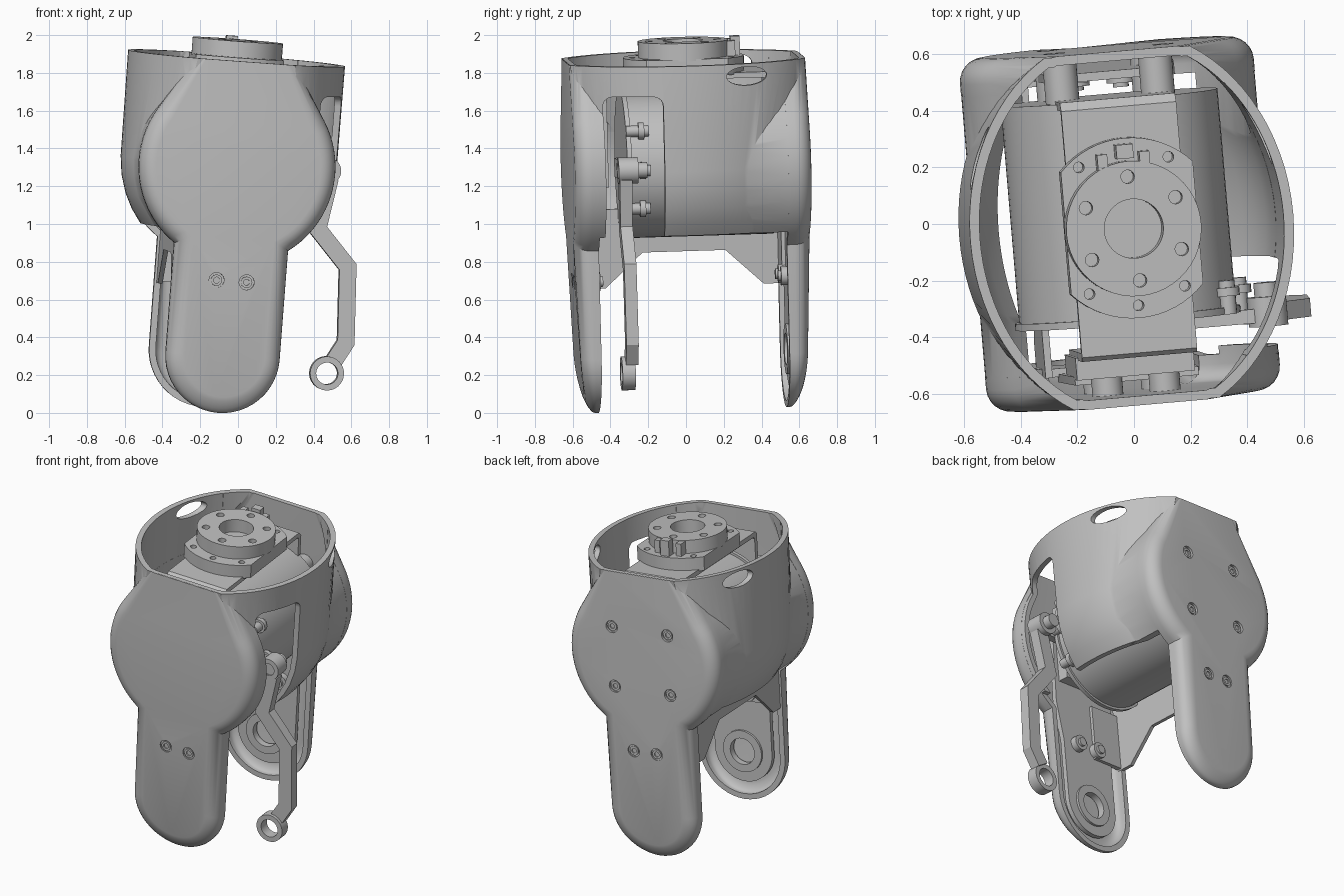
import bpy, bmesh
from math import sin, cos, pi, radians, acos, asin
from mathutils import Matrix, Vector

if "Cube" in bpy.data.objects:
    bpy.data.objects.remove(bpy.data.objects["Cube"])

grey = bpy.data.materials.new("plain grey")
grey.use_nodes = True
grey.diffuse_color = (0.53, 0.53, 0.53, 1)
grey.node_tree.nodes["Principled BSDF"].inputs["Base Color"].default_value = (0.53, 0.53, 0.53, 1)

# The whole joint leans and turns a little
POSE = (Matrix.Translation((-0.05, 0, 1.32)) @ Matrix.Rotation(radians(5), 4, 'Z')
        @ Matrix.Rotation(radians(4.2), 4, 'Y') @ Matrix.Rotation(radians(1.8), 4, 'X'))
parts = []


def place(axis, t, pts):
    order = {'X': lambda u, v: (t, u, v), 'Y': lambda u, v: (u, t, v), 'Z': lambda u, v: (u, v, t)}[axis]
    return [Vector(order(u, v)) for u, v in pts]


def loft(name, rings, closed=False):
    bm = bmesh.new()
    vs = [[bm.verts.new(p) for p in r] for r in rings]
    n = len(vs[0])
    for i in range(len(vs) - (0 if closed else 1)):
        a, b = vs[i], vs[(i + 1) % len(vs)]
        for j in range(n):
            k = (j + 1) % n
            bm.faces.new((a[j], a[k], b[k], b[j]))
    if not closed:
        bm.faces.new(vs[0])
        bm.faces.new(vs[-1])
    bmesh.ops.recalc_face_normals(bm, faces=bm.faces)
    me = bpy.data.meshes.new(name)
    bm.to_mesh(me)
    bm.free()
    ob = bpy.data.objects.new(name, me)
    bpy.context.collection.objects.link(ob)
    ob.matrix_world = POSE
    me.materials.append(grey)
    parts.append(ob)
    return ob


def circle(r, u=0, v=0, n=32):
    return [(u + r * cos(2 * pi * i / n), v + r * sin(2 * pi * i / n)) for i in range(n)]


def slab(name, axis, a, b, pts):
    return loft(name, [place(axis, a, pts), place(axis, b, pts)])


def rod(name, axis, a, b, r, u=0, v=0, n=32):
    return slab(name, axis, a, b, circle(r, u, v, n))


def tube(name, axis, a, b, ro, ri, u=0, v=0, n=32):
    o, i = circle(ro, u, v, n), circle(ri, u, v, n)
    return loft(name, [place(axis, a, o), place(axis, b, o), place(axis, b, i), place(axis, a, i)], True)


def box(name, x, y, z):
    return slab(name, 'Z', z[0], z[1], [(x[0], y[0]), (x[1], y[0]), (x[1], y[1]), (x[0], y[1])])


def combine(ob, others, op='DIFFERENCE'):
    for c in others:
        m = ob.modifiers.new("b", 'BOOLEAN')
        m.operation, m.object, m.solver = op, c, 'EXACT'
        bpy.context.view_layer.update()
        dg = bpy.context.evaluated_depsgraph_get()
        me = bpy.data.meshes.new_from_object(ob.evaluated_get(dg))
        ob.modifiers.clear()
        ob.data = me
        parts.remove(c)
        bpy.data.objects.remove(c)


def strip(path, w):
    # band of constant width along a path
    left, right = [], []
    p = [Vector(q) for q in path]
    for i, q in enumerate(p):
        d0 = (q - p[i - 1]).normalized() if i else (p[1] - q).normalized()
        d1 = (p[i + 1] - q).normalized() if i < len(p) - 1 else d0
        t = (d0 + d1).normalized()
        n = Vector((-t.y, t.x)) * (w / 2 / max(0.5, t.dot(d0)))
        left.append(tuple(q + n))
        right.append(tuple(q - n))
    return left + right[::-1]


def arc(r, a, b, n, v=0):
    return [(r * cos(a + (b - a) * i / n), v + r * sin(a + (b - a) * i / n)) for i in range(n + 1)]


def outline(d, top):
    # leg, round disc and sloping shoulders, moved inward by d
    w, R = 0.303 - d, 0.522 - d
    half = arc(R, -acos(w / R), radians(32), 18) + [(0.265 - 0.6 * d, top)]
    return arc(w, -pi, 0, 24, -1.005) + half + [(-x, z) for x, z in reversed(half)]


def cover(name, s, d, r, y_out, y_in, top):
    rings = []
    for i in range(8):
        t = pi / 2 * min(i, 6) / 6
        y = y_out - r + r * cos(t) if i < 7 else y_in
        ring = place('Y', y, outline(d + r - r * sin(t), top))
        for p in ring:
            # legs thin out towards the tip
            pull = 0.04 * max(0, -0.45 - p.z) + 0.04 * (max(0, -1.0 - p.z) / 0.32) ** 2
            p.y = s * (p.y - pull * max(0, p.y - 0.5) / 0.12)
        rings.append(ring)
    return loft(name, rings)


def oval(a, b, yc):
    # ellipse cut flat at front and back
    h = asin(yc / b)
    side = [(a * cos(-h + 2 * h * i / 28), b * sin(-h + 2 * h * i / 28)) for i in range(29)]
    return side + [(-x, -y) for x, y in side]


# Outer shell with two legs, hollowed out; its sides draw in at the bottom
levels = [(-0.35, 0.44), (-0.28, 0.49), (-0.2, 0.53), (-0.1, 0.56), (0, 0.572), (0.56, 0.575)]
shell = loft("shell", [place('Z', z, oval(a, 0.70, 0.625 if z > 0.1 else 0.55)) for z, a in levels])
low, tan = asin(0.35 / 0.52), radians(32)
for s in (1, -1):
    rim = arc(0.521, -low, tan, 20) + [(0.26, 0.555), (-0.26, 0.555)] + arc(0.521, pi - tan, pi + low, 20)
    combine(shell, [slab("disc", 'Y', s * 0.26, s * 0.515, rim),
                    cover("cover", s, 0, 0.085, 0.628, 0.5, 0.559)], 'UNION')
bore = [(-0.6, 0.44)] + levels + [(0.8, 0.575)]
cutters = [loft("bore", [place('Z', z, oval(a - 0.035, 0.665, 0.485)) for z, a in bore]),
           slab("mouth", 'Z', 0.2, 0.8, oval(0.539, 0.664, 0.59))]
for s in (1, -1):
    cutters.append(cover("hollow", s, 0.035, 0.06, 0.595, 0.2, 0.57))
    ell = [(0.29 + u * 2.2, 0.495 + v) for u, v in circle(0.05, n=28)]
    cutters.append(slab("side_hole", 'X', s * 0.3, s * 0.8, ell))
window = [(-0.47, -0.7), (-0.16, -0.7)]
for cx, a0 in ((-0.21, 0), (-0.42, pi / 2)):
    window += [(cx + 0.05 * cos(a0 + pi / 2 * i / 5), 0.35 + 0.05 * sin(a0 + pi / 2 * i / 5)) for i in range(6)]
cutters.append(slab("window", 'X', 0.25, 0.9, window))
screws = [(s, x, -0.605, 0.606) for s in (1, -1) for x in (-0.07, 0.09)]
screws += [(1, x, z, 0.613) for x in (-0.195, 0.195) for z in (-0.195, 0.195)]
for s, x, z, y in screws:
    cutters.append(rod("sink", 'Y', s * y, s * 0.7, 0.04, x, z, 24))
combine(shell, cutters)
for s, x, z, y in screws:
    tube("cover_screw", 'Y', s * (y - 0.005), s * (y + 0.008), 0.03, 0.016, x, z, 20)

# Inner leg plates with bearing rings
for s in (1, -1):
    plate = arc(0.2, -pi, 0, 20, -1.0) + [(0.2, -0.6), (0.24, -0.35), (0.22, 0.2), (-0.22, 0.2), (-0.24, -0.35), (-0.2, -0.6)]
    leg_plate = slab("leg_plate", 'Y', s * 0.52, s * 0.55, plate)
    combine(leg_plate, [rod("hole", 'Y', s * 0.4, s * 0.7, 0.085, 0, -1.0)])
    tube("bearing_ring", 'Y', s * 0.505, s * 0.55, 0.135, 0.085, 0, -1.0)
    for x in (-0.07, 0.09):
        tube("plate_nut", 'Y', s * 0.48, s * 0.54, 0.05, 0.022, x, -0.605, 20)
        rod("plate_screw", 'Y', s * 0.465, s * 0.54, 0.028, x, -0.605, 16)
    # folded tab joining plate and web
    box("plate_tab", (-0.285, -0.05), sorted((s * 0.5, s * 0.53)), (-0.66, -0.3))

# Side web of the bracket
half = [(0.22, -0.485), (0.42, -0.67), (0.53, -0.67), (0.53, -0.25)]
slab("bracket_web", 'X', -0.29, -0.265, half + [(-y, z) for y, z in reversed(half)])

# Drive motor with its end flange and side bolts
rod("motor", 'Y', -0.33, 0.45, 0.385, n=64)
rod("motor_flange", 'Y', -0.345, -0.32, 0.40, n=64)
for a in (-31, 0, 31):
    x, z = 0.40 * cos(radians(a)), 0.40 * sin(radians(a))
    rod("flange_bolt", 'Y', -0.345, -0.225, 0.03, x, z, 16)
    rod("bolt_head", 'Y', -0.28, -0.25, 0.045, x, z, 16)

# Strap over the motor, with standoffs
profile = [(-0.46, -0.1), (-0.46, 0.475), (-0.445, 0.49), (0.43, 0.49), (0.46, 0.46), (0.46, -0.1)]
inner = [(0.43, -0.1), (0.43, 0.45), (0.42, 0.46), (-0.42, 0.46), (-0.43, 0.45), (-0.43, -0.1)]
slab("strap", 'X', -0.21, 0.2, profile + inner)
box("front_block", (-0.22, 0.2), (-0.53, -0.45), (-0.2, 0.3))
for x in (-0.18, 0.16):
    for z in (-0.195, 0.195):
        rod("standoff", 'Y', 0.45, 0.6, 0.06, x, z, 24)
        rod("front_spacer", 'Y', -0.6, -0.52, 0.055, x * 0.6, z, 24)

# Top horn on its clipped flange
h = acos(0.235 / 0.32)
sides = arc(0.32, h, pi - h, 16) + arc(0.32, pi + h, 2 * pi - h, 16)
top_flange = slab("top_flange", 'Z', 0.48, 0.57, sides)
outer = [(0.15, 0.24), (-0.17, 0.23), (0.17, -0.22), (-0.17, -0.22), (0, -0.275)]
combine(top_flange, [rod("hole", 'Z', 0.5, 0.7, 0.019, x, y, 16) for x, y in outer])
horn = tube("top_horn", 'Z', 0.56, 0.655, 0.24, 0.105, n=48)
combine(horn, [rod("hole", 'Z', 0.6, 0.7, 0.024, 0.185 * cos(a), 0.185 * sin(a), 16)
               for a in [radians(92 + 60 * i) for i in range(6)]])
box("horn_key", (-0.04, 0.02), (0.25, 0.30), (0.56, 0.67))
for x in (-0.09, 0.06):
    box("key_guard", (x - 0.018, x + 0.018), (0.21, 0.27), (0.56, 0.65))

# Crank and push rod
slab("crank", 'Y', -0.39, -0.34, strip([(0.1, 0), (0.49, 0.01)], 0.10))
path = [(0.51, -0.03), (0.465, -0.30), (0.64, -0.49), (0.66, -0.89), (0.605, -0.99)]
slab("push_rod", 'Y', -0.40, -0.335, strip(path, 0.09))
tube("rod_top_eye", 'Y', -0.405, -0.30, 0.07, 0.04, 0.495, 0.01)
rod("rod_pin", 'Y', -0.395, -0.25, 0.042, 0.495, 0.01, 24)
tube("rod_low_eye", 'Y', -0.42, -0.35, 0.09, 0.058, 0.57, -1.06)

# Smooth shading with crisp edges
for ob in bpy.context.selected_objects:
    ob.select_set(False)
for ob in parts:
    ob.select_set(True)
bpy.context.view_layer.objects.active = shell
bpy.ops.object.shade_smooth_by_angle(angle=radians(30))
